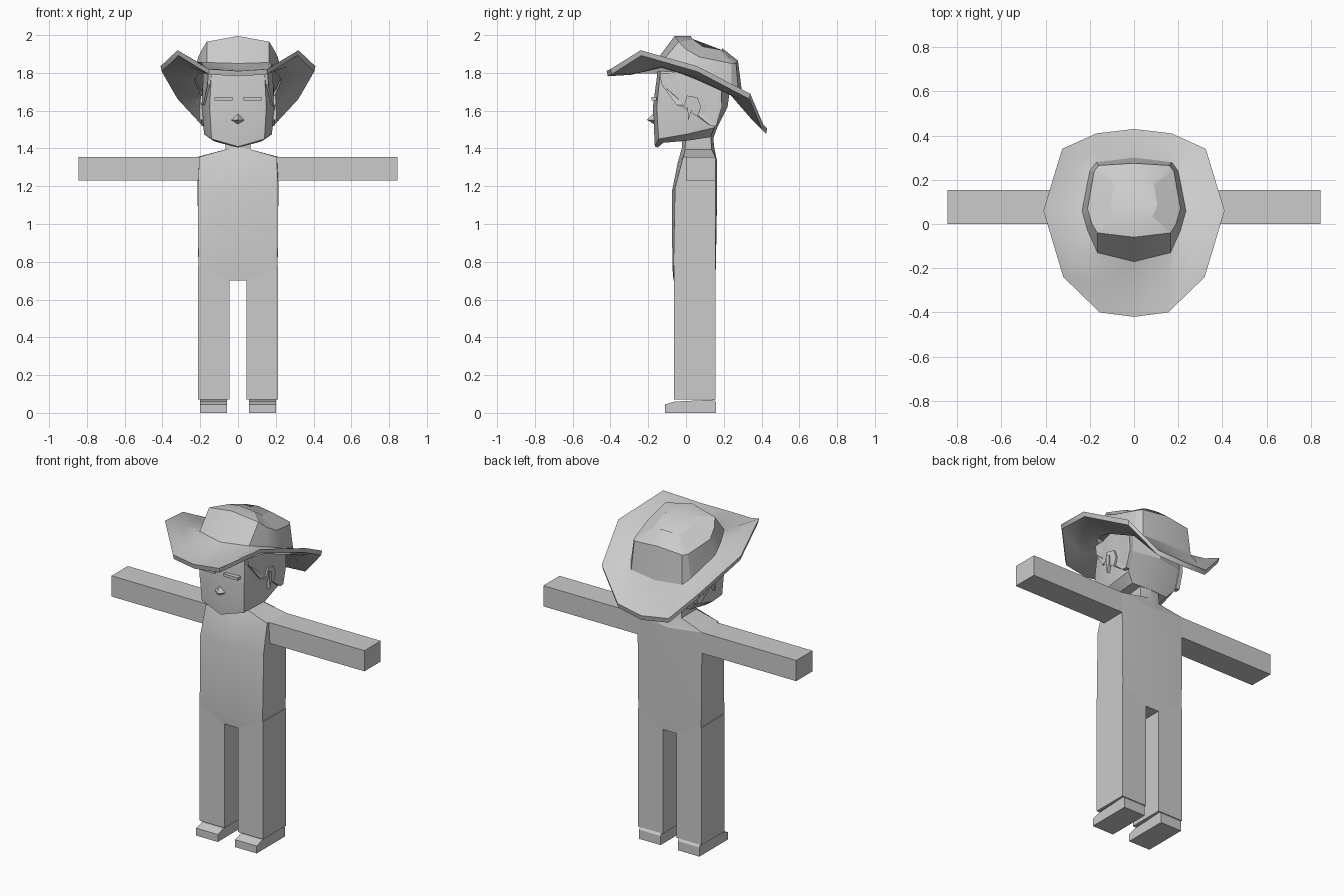
import bpy, bmesh, math

if "Cube" in bpy.data.objects:
    bpy.data.objects.remove(bpy.data.objects["Cube"])

grey = bpy.data.materials.new("plain grey")
grey.diffuse_color = (0.6, 0.6, 0.6, 1)
grey.use_nodes = True
grey.node_tree.nodes["Principled BSDF"].inputs["Base Color"].default_value = grey.diffuse_color


def finish(name, bm, angle=None):
    bmesh.ops.recalc_face_normals(bm, faces=bm.faces)
    mesh = bpy.data.meshes.new(name)
    bm.to_mesh(mesh)
    bm.free()
    mesh.materials.append(grey)
    if angle:
        mesh.shade_smooth()
        mesh.set_sharp_from_angle(angle=math.radians(angle))
    obj = bpy.data.objects.new(name, mesh)
    bpy.context.collection.objects.link(obj)
    return obj


def loft(name, half_rings, closed=False, angle=None):
    """Skin half rings (front centre to back centre) mirrored over x = 0."""
    bm = bmesh.new()
    rings = []
    for half in half_rings:
        full = list(half) + [(-x, y, z) for x, y, z in reversed(half[1:-1])]
        rings.append([bm.verts.new(p) for p in full])
    n = len(rings[0])
    pairs = list(zip(rings, rings[1:]))
    if closed:
        pairs.append((rings[-1], rings[0]))
    else:
        bm.faces.new(rings[0])
        bm.faces.new(rings[-1])
    for a, b in pairs:
        for i in range(n):
            j = (i + 1) % n
            bm.faces.new((a[i], a[j], b[j], b[i]))
    return finish(name, bm, angle)


def box(name, x, y, z):
    bm = bmesh.new()
    bmesh.ops.create_cube(bm, size=1)
    for v in bm.verts:
        v.co = [r[0] + (c + 0.5) * (r[1] - r[0]) for c, r in zip(v.co, (x, y, z))]
    return finish(name, bm)


def side_plate(name, profile, inner, outer, side):
    """Extrude a (y, z) profile sideways; inner and outer give x from y."""
    bm = bmesh.new()
    a = [bm.verts.new((side * inner(y), y, z)) for y, z in profile]
    b = [bm.verts.new((side * outer(y), y, z)) for y, z in profile]
    bm.faces.new(a)
    bm.faces.new(b)
    for i in range(len(a)):
        j = (i + 1) % len(a)
        bm.faces.new((a[i], a[j], b[j], b[i]))
    bmesh.ops.triangulate(bm, faces=[f for f in bm.faces if len(f.verts) > 4])
    return finish(name, bm)


# Torso with sloping shoulders and neck
loft("torso", [
    [(0, -.066, .70), (.045, -.066, .70), (.045, .155, .70), (0, .155, .70)],
    [(0, -.072, .77), (.21, -.066, .78), (.21, .155, .78), (0, .158, .77)],
    [(0, -.075, 1.17), (.212, -.058, 1.19), (.214, .155, 1.19), (0, .165, 1.17)],
    [(0, -.045, 1.32), (.205, -.015, 1.355), (.215, .155, 1.355), (0, .165, 1.33)],
    [(0, -.02, 1.41), (.065, -.005, 1.395), (.065, .135, 1.395), (0, .15, 1.40)],
    [(0, -.02, 1.50), (.065, 0, 1.50), (.065, .13, 1.50), (0, .14, 1.50)],
], angle=20)

# Head
loft("head", [
    [(0, -.15, 1.405), (.10, -.12, 1.43), (.13, 0, 1.44), (.12, .13, 1.46), (0, .145, 1.455)],
    [(0, -.165, 1.41), (.14, -.145, 1.45), (.18, 0, 1.475), (.165, .15, 1.51), (0, .165, 1.51)],
    [(0, -.175, 1.62), (.15, -.155, 1.62), (.19, 0, 1.62), (.18, .185, 1.62), (0, .22, 1.62)],
    [(0, -.15, 1.81), (.14, -.135, 1.81), (.185, .02, 1.80), (.17, .18, 1.78), (0, .24, 1.76)],
], angle=20)

# Limbs, shoes and side features
hair_profile = [(-.14, 1.80), (-.13, 1.74), (-.05, 1.63), (-.01, 1.63), (.005, 1.68),
                (.06, 1.67), (.08, 1.62), (.06, 1.57), (.13, 1.52), (.16, 1.52),
                (.19, 1.62), (.185, 1.78)]
ear_profile = [(.005, 1.66), (.03, 1.65), (.03, 1.60), (.012, 1.55)]
shoe_profile = [(-.11, 0), (-.11, .045), (-.06, .06), (.15, .07), (.16, .055), (.16, 0)]
for side, label in ((-1, "left"), (1, "right")):
    span = lambda a, b: sorted((side * a, side * b))
    box(label + "_arm", span(.20, .845), (0, .155), (1.23, 1.355))
    box(label + "_leg", span(.045, .213), (-.064, .155), (.07, .78))
    side_plate(label + "_shoe", shoe_profile, lambda y: .058, lambda y: .202, side)
    side_plate(label + "_hair", hair_profile, lambda y: .165 + .2 * min(y, 0),
               lambda y: .2 + .3 * min(y, 0) - .06 * max(y, 0), side)
    side_plate(label + "_ear", ear_profile, lambda y: .17, lambda y: .205, side)
    box(label + "_eye", span(.03, .125), (-.183, -.155), (1.655, 1.672))

# Nose
bm = bmesh.new()
tip = bm.verts.new((0, -.207, 1.552))
base = [bm.verts.new(p) for p in ((-.036, -.165, 1.55), (0, -.165, 1.525),
                                  (.036, -.165, 1.55), (0, -.17, 1.588))]
bm.faces.new(base)
for i in range(4):
    bm.faces.new((base[i], base[(i + 1) % 4], tip))
finish("nose", bm)

# Hat crown: wall from the band up to a shallow dome
band = [(0, -.17, 1.85), (.165, -.13, 1.855), (.21, -.03, 1.825), (.235, .06, 1.79),
        (.20, .24, 1.71), (.17, .28, 1.68), (0, .30, 1.67)]
rim = [(0, -.06, 1.995), (.165, -.04, 1.965), (.19, 0, 1.925), (.21, .07, 1.885),
       (.18, .24, 1.85), (.16, .265, 1.85), (0, .275, 1.865)]
dome = [(x * .5, .11 + (y - .11) * .5, (z + 1.97) / 2 + .012) for x, y, z in rim]
loft("hat_crown", [band, rim, dome], angle=25)

# Hat brim: front dips, sides turn up, back drops
edge = [(0, -.42, 1.81), (.155, -.40, 1.82), (.32, -.24, 1.92), (.41, .06, 1.835),
        (.325, .34, 1.69), (.17, .41, 1.525), (0, .43, 1.505)]
middle = [((a[0] + b[0]) / 2, (a[1] + b[1]) / 2, (a[2] + b[2]) / 2 - .012)
          for a, b in zip(edge, band)]
lower = lambda ring: [(x * .985, y * .985, z - .028) for x, y, z in ring]
loft("hat_brim", [edge, middle, band, lower(band), lower(middle), lower(edge)],
     closed=True, angle=35)
